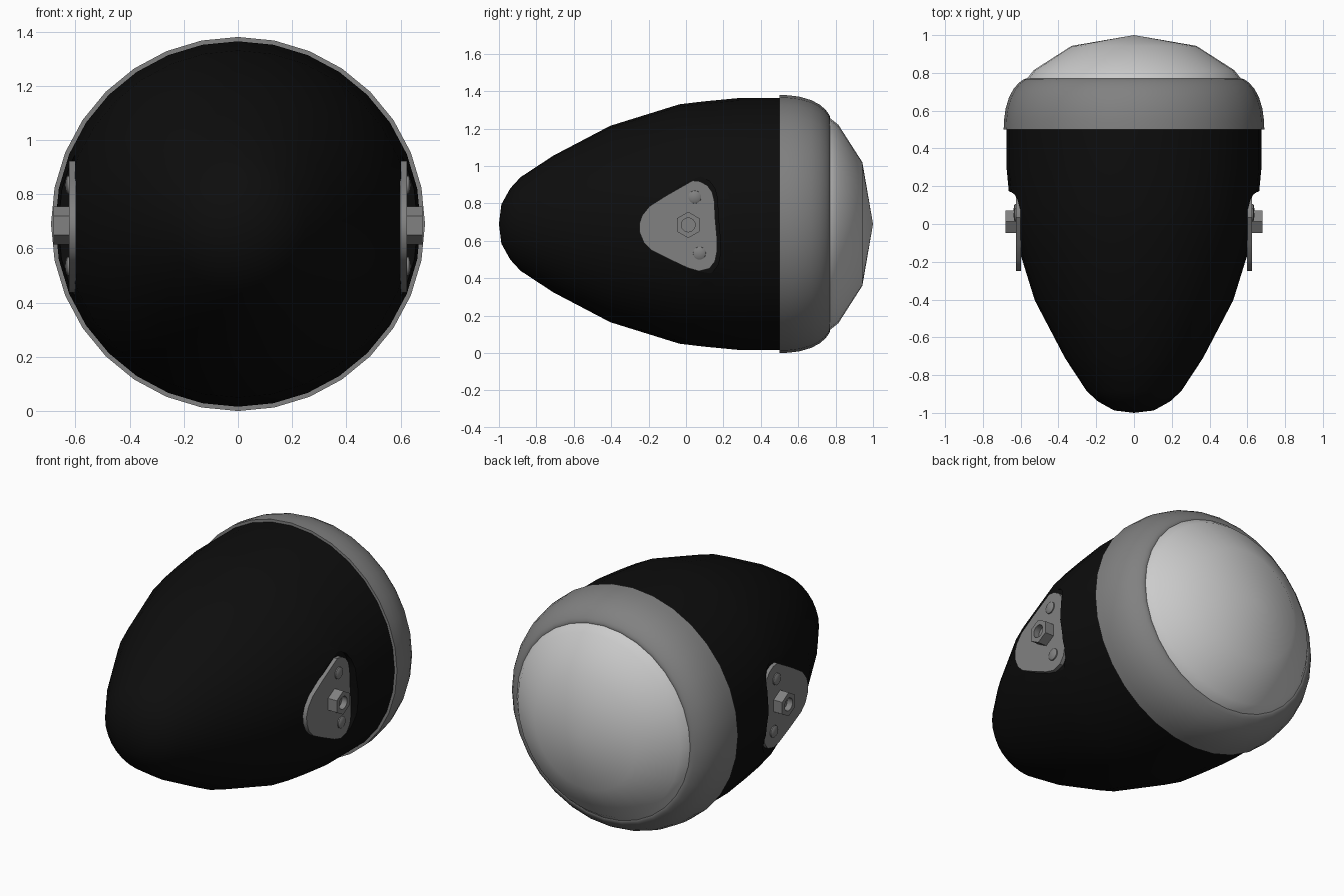
import bpy, bmesh, math

if "Cube" in bpy.data.objects:
    bpy.data.objects.remove(bpy.data.objects["Cube"])

CZ = 0.69  # height of the lamp axis


def material(name, v):
    m = bpy.data.materials.new(name)
    m.diffuse_color = (v, v, v, 1)
    m.use_nodes = True
    m.node_tree.nodes["Principled BSDF"].inputs["Base Color"].default_value = m.diffuse_color
    return m


BLACK = material("black_paint", 0.004)
METAL = material("dark_metal", 0.22)


def finish(bm, name, mat=None, mirror=False, angle=35):
    bmesh.ops.recalc_face_normals(bm, faces=bm.faces)
    me = bpy.data.meshes.new(name)
    bm.to_mesh(me)
    bm.free()
    ob = bpy.data.objects.new(name, me)
    bpy.context.collection.objects.link(ob)
    if mat:
        me.materials.append(mat)
    smooth(ob, angle)
    if mirror:
        ob.modifiers.new("Mirror", 'MIRROR')
    return ob


def smooth(ob, angle):
    bpy.ops.object.select_all(action='DESELECT')
    bpy.context.view_layer.objects.active = ob
    ob.select_set(True)
    bpy.ops.object.shade_smooth_by_angle(angle=math.radians(angle))


def hex_scale(t):
    """Radius factor turning a circle into a hexagon with a corner at t = 0."""
    k = math.pi / 3
    return math.cos(k / 2) / math.cos((t % k) - k / 2)


def lathe(name, profile, axis='Y', centre=(0, CZ), segs=32, hexed=0, **kw):
    """Spin (along, radius) points; the first `hexed` points become hexagonal."""
    bm = bmesh.new()
    rings = []
    for i, (a, r) in enumerate(profile):
        ring = []
        for s in range(1 if r == 0 else segs):
            t = 2 * math.pi * s / segs
            q = r * hex_scale(t) if i < hexed else r
            u, w = centre[0] + q * math.sin(t), centre[1] + q * math.cos(t)
            ring.append(bm.verts.new((u, a, w) if axis == 'Y' else (a, u, w)))
        rings.append(ring)
    for A, B in zip(rings, rings[1:]):
        for s in range(segs):
            n = (s + 1) % segs
            f = [A[s % len(A)], A[n % len(A)], B[n % len(B)], B[s % len(B)]]
            bm.faces.new(list(dict.fromkeys(f)))
    return finish(bm, name, **kw)


def slab(name, outline, x0, x1, grow=1.0, bevel=0, **kw):
    """Extrude a (y, z) outline along x."""
    cy = sum(p[0] for p in outline) / len(outline)
    cz = sum(p[1] for p in outline) / len(outline)
    bm = bmesh.new()
    vs = [bm.verts.new((x0, cy + (y - cy) * grow, cz + (z - cz) * grow)) for y, z in outline]
    face = bm.faces.new(vs)
    ext = bmesh.ops.extrude_face_region(bm, geom=[face])["geom"]
    for v in ext:
        if isinstance(v, bmesh.types.BMVert):
            v.co.x = x1
    return finish(bm, name, **kw)


# Bullet-shaped shell, closed inside the rim
shell = lathe("lamp_shell", [(-1, 0), (-0.987, 0.105), (-0.94, 0.19), (-0.885, 0.25),
                             (-0.71, 0.365), (-0.405, 0.525), (-0.035, 0.64), (0.1, 0.656),
                             (0.29, 0.674), (0.56, 0.674), (0.56, 0)], mat=BLACK)

# Rim ring around the lens
lathe("lens_rim", [(0.5, 0.665), (0.5, 0.69), (0.55, 0.688), (0.61, 0.68), (0.67, 0.662),
                   (0.715, 0.638), (0.745, 0.612), (0.76, 0.593), (0.768, 0.58),
                   (0.77, 0.567), (0.766, 0.555), (0.74, 0.55)], mat=METAL, angle=60)

# Domed lens
lathe("lens", [(0.75, 0.575), (0.77, 0.566), (0.815, 0.53), (0.943, 0.33), (1.0, 0)], angle=60)

# Mounting plates, set in shallow pockets on both sides
plate = [(0.035, 0.922), (0.075, 0.918), (0.115, 0.895), (0.14, 0.86), (0.152, 0.81),
         (0.155, 0.73), (0.165, 0.62), (0.166, 0.545), (0.155, 0.49), (0.125, 0.452),
         (0.07, 0.438), (0.01, 0.455), (-0.1, 0.507), (-0.185, 0.55), (-0.225, 0.59),
         (-0.248, 0.645), (-0.25, 0.69), (-0.235, 0.735), (-0.195, 0.785), (-0.1, 0.845)]
slab("mounting_plate", plate, 0.598, 0.624, mat=METAL, mirror=True)
cutter = slab("pocket_cutter", plate, 0.602, 0.85, grow=1.1, mirror=True)
cutter.hide_render = True

cut = shell.modifiers.new("Pocket", 'BOOLEAN')
cut.operation = 'DIFFERENCE'
cut.solver = 'EXACT'
cut.object = cutter
bpy.context.view_layer.objects.active = shell
bpy.ops.object.modifier_apply(modifier="Pocket")
bpy.data.objects.remove(cutter, do_unlink=True)
smooth(shell, 35)

# Hex nut with a bored centre
lathe("hex_nut", [(0.615, 0.07), (0.68, 0.07), (0.68, 0.037), (0.645, 0.037), (0.645, 0)],
      axis='X', centre=(0.012, 0.685), segs=24, hexed=2, mat=METAL, mirror=True)

# Rivets above and below the nut
for i, c in enumerate([(0.047, 0.834), (0.072, 0.534)]):
    lathe(f"rivet_{i + 1}", [(0.615, 0.035), (0.63, 0.034), (0.635, 0.026), (0.638, 0)],
          axis='X', centre=c, segs=20, mat=METAL, mirror=True)
